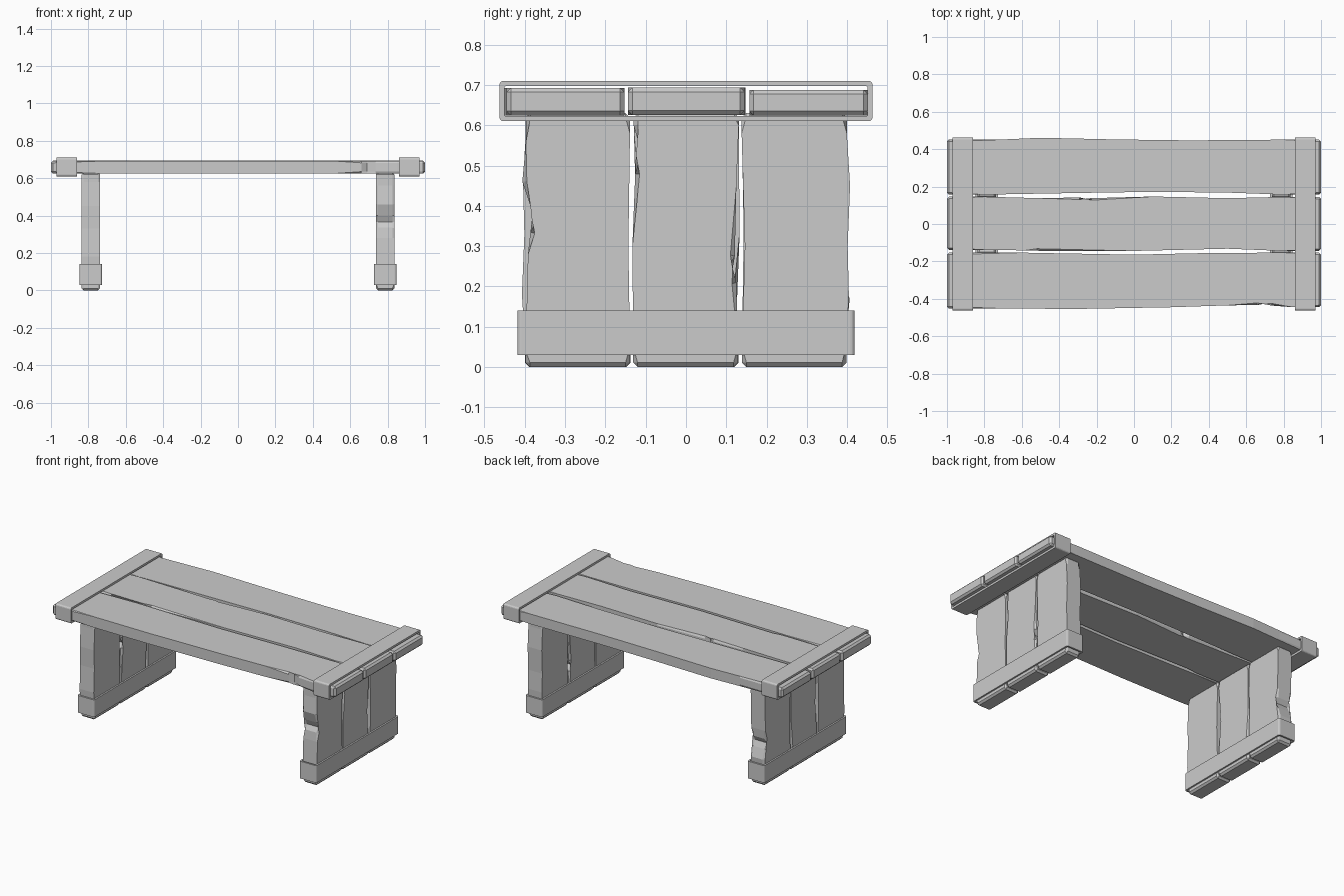
import bpy, bmesh, math
from mathutils import Matrix, Vector

if "Cube" in bpy.data.objects:
    bpy.data.objects.remove(bpy.data.objects["Cube"])


def finish(name, bm):
    bmesh.ops.recalc_face_normals(bm, faces=bm.faces[:])
    mesh = bpy.data.meshes.new(name)
    bm.to_mesh(mesh)
    bm.free()
    obj = bpy.data.objects.new(name, mesh)
    bpy.context.collection.objects.link(obj)
    return obj


def plank(name, length, low, high, w0, w1, frame, bevel=0.011):
    """Worn board: u along the length, v across, w thickness; low/high are (u, v) edges."""
    half = length / 2
    outline = [(-half, low[0][1])] + low + [(half, low[-1][1])]
    outline += [(half, high[-1][1])] + high[::-1] + [(-half, high[0][1])]
    bm = bmesh.new()
    bottom = [bm.verts.new((u, v, w0)) for u, v in outline]
    top = [bm.verts.new((u, v, w1)) for u, v in outline]
    faces = [bm.faces.new(bottom[::-1]), bm.faces.new(top)]
    n = len(outline)
    for i in range(n):
        j = (i + 1) % n
        bm.faces.new((bottom[i], bottom[j], top[j], top[i]))
    edges = {e for f in faces for e in f.edges}
    edges |= {e for e in bm.edges if all(abs(abs(v.co.x) - half) < 1e-5 for v in e.verts)}
    bmesh.ops.bevel(bm, geom=list(edges), offset=bevel, segments=1,
                    affect='EDGES', clamp_overlap=True)
    bm.transform(frame)
    return finish(name, bm)


def rounded_rect(a, b, r):
    pts = []
    for k, (sa, sb) in enumerate([(1, 1), (-1, 1), (-1, -1), (1, -1)]):
        for s in range(4):
            t = math.radians(90 * k + 30 * s)
            pts.append((sa * (a - r) + r * math.cos(t), sb * (b - r) + r * math.sin(t)))
    return pts


def band(name, a, b, wall, depth, frame):
    """Hollow strap wrapped round the boards, extruded along its local z."""
    outer, inner = rounded_rect(a, b, 0.01), rounded_rect(a - wall, b - wall, 0.003)
    bm = bmesh.new()
    loops = [[bm.verts.new((p, q, z)) for p, q in loop]
             for loop, z in ((outer, -depth / 2), (outer, depth / 2),
                             (inner, depth / 2), (inner, -depth / 2))]
    n = len(outer)
    for k in range(4):
        l0, l1 = loops[k], loops[(k + 1) % 4]
        for i in range(n):
            j = (i + 1) % n
            bm.faces.new((l0[i], l0[j], l1[j], l1[i]))
    bm.transform(frame)
    return finish(name, bm)


def axes(x, y, z, origin):
    m = Matrix((x, y, z)).transposed().to_4x4()
    m.translation = Vector(origin)
    return m


# Table top boards
flat = Matrix.Identity(4)
plank("top_board_front", 2.0,
      [(-0.7, -0.452), (-0.3, -0.454), (0.2, -0.445), (0.5, -0.435), (0.66, -0.433),
       (0.69, -0.415), (0.735, -0.436), (0.85, -0.445)],
      [(-0.6, -0.153), (-0.45, -0.156), (0.0, -0.164), (0.4, -0.155), (0.8, -0.153)],
      0.624, 0.693, flat)
plank("top_board_middle", 2.0,
      [(-0.8, -0.138), (-0.58, -0.130), (-0.52, -0.143), (0.0, -0.144), (0.5, -0.132),
       (0.8, -0.144)],
      [(-0.8, 0.146), (-0.5, 0.138), (-0.29, 0.142), (-0.26, 0.122), (-0.23, 0.138),
       (0.1, 0.147), (0.5, 0.138), (0.8, 0.145)],
      0.625, 0.694, flat)
plank("top_board_back", 2.0,
      [(-0.8, 0.157), (-0.3, 0.166), (0.1, 0.172), (0.5, 0.168), (0.8, 0.157)],
      [(-0.7, 0.452), (-0.5, 0.461), (-0.1, 0.452), (0.3, 0.447), (0.8, 0.451)],
      0.624, 0.688, flat)

# Straps round the ends of the top
for side, s in (("left", -1), ("right", 1)):
    band(f"top_strap_{side}", 0.463, 0.05, 0.013, 0.11,
         axes((0, 1, 0), (0, 0, 1), (1, 0, 0), (s * 0.915, 0, 0.66)))

# Leg boards: the left leg is the right one turned upside down
LEG = 0.63
leg_boards = {
    "front": ([(0.04, -0.398), (0.28, -0.392), (0.335, -0.386), (0.365, -0.370),
               (0.40, -0.386), (0.46, -0.406), (0.56, -0.397)],
              [(0.05, -0.139), (0.3, -0.143), (0.58, -0.139)]),
    "middle": ([(0.05, -0.131), (0.3, -0.133), (0.48, -0.126), (0.525, -0.113),
                (0.565, -0.120), (0.60, -0.130)],
               [(0.05, 0.129), (0.21, 0.125), (0.245, 0.103), (0.275, 0.121),
                (0.45, 0.125), (0.6, 0.131)]),
    "back": ([(0.05, 0.139), (0.3, 0.146), (0.58, 0.138)],
             [(0.05, 0.398), (0.18, 0.404), (0.3, 0.401), (0.45, 0.407), (0.58, 0.399)]),
}
for side, s in (("left", -1), ("right", 1)):
    frame = axes((0, 0, s), (0, s, 0), (1, 0, 0), (s * 0.787, 0, LEG / 2))
    for part, (low, high) in leg_boards.items():
        plank(f"leg_{side}_board_{part}", LEG,
              [(z - LEG / 2, y) for z, y in low], [(z - LEG / 2, y) for z, y in high],
              -0.05, 0.05, frame)
    # Strap round the foot of the leg
    band(f"foot_strap_{side}", 0.06, 0.418, 0.011, 0.11,
         Matrix.Translation((s * 0.787, 0, 0.085)))
